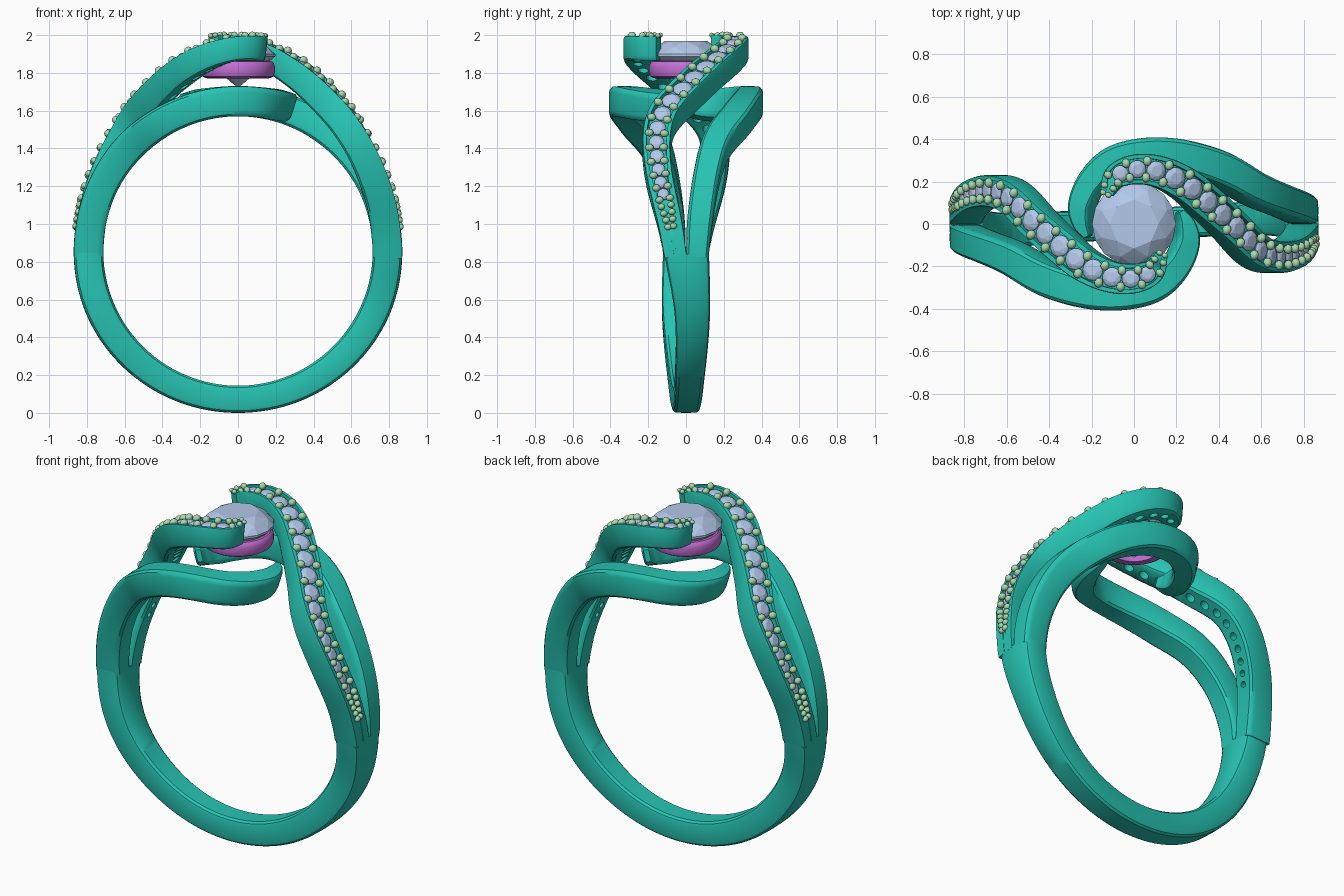
import bpy, bmesh, math
from mathutils import Vector, Matrix

if "Cube" in bpy.data.objects:
    bpy.data.objects.remove(bpy.data.objects["Cube"])

CZ = 0.857   # height of the finger-hole centre
HALF_TURN = Matrix.Rotation(math.pi, 4, 'Z')


def material(name, rgb):
    m = bpy.data.materials.new(name)
    m.diffuse_color = (*rgb, 1)
    m.use_nodes = True
    m.node_tree.nodes["Principled BSDF"].inputs["Base Color"].default_value = m.diffuse_color
    return m


METAL = material("teal_metal", (0.02, 0.55, 0.45))
GEM = material("pale_blue_stone", (0.45, 0.58, 0.82))
BEAD = material("green_bead", (0.40, 0.70, 0.42))
SEAT = material("violet_seat", (0.55, 0.16, 0.66))


def finish(bm, name, mat, smooth=True):
    bmesh.ops.recalc_face_normals(bm, faces=bm.faces)
    me = bpy.data.meshes.new(name)
    bm.to_mesh(me)
    bm.free()
    ob = bpy.data.objects.new(name, me)
    bpy.context.collection.objects.link(ob)
    if mat:
        me.materials.append(mat)
    if smooth:
        select(ob)
        bpy.ops.object.shade_smooth_by_angle(angle=math.radians(35))
    return ob


def select(ob):
    bpy.ops.object.select_all(action='DESELECT')
    ob.select_set(True)
    bpy.context.view_layer.objects.active = ob


def twin(ob, name):
    c = ob.copy()
    c.data = ob.data.copy()
    c.name = name
    c.data.transform(HALF_TURN)
    bpy.context.collection.objects.link(c)


def frames(stations, n=7):
    """Stations (angle, y, outer radius, width, thickness) -> smooth list of
    (point, tangent, outward, sideways, width, thickness)."""
    st = [Vector(s) for s in stations]
    st = [2 * st[0] - st[1]] + st + [2 * st[-1] - st[-2]]
    vals = []
    for i in range(1, len(st) - 2):
        a, b, c, d = st[i - 1:i + 3]
        for k in range(n):
            t = k / n
            vals.append(0.5 * (2 * b + (c - a) * t + (2 * a - 5 * b + 4 * c - d) * t * t
                               + (3 * b - a - 3 * c + d) * t ** 3))
    vals.append(st[-2])
    nrm = [Vector((math.cos(math.radians(v[0])), 0, math.sin(math.radians(v[0])))) for v in vals]
    pts = [Vector((0, v[1], CZ)) + q * v[2] for v, q in zip(vals, nrm)]
    out = []
    for i, v in enumerate(vals):
        tan = (pts[min(i + 1, len(pts) - 1)] - pts[max(i - 1, 0)]).normalized()
        out.append((pts[i], tan, nrm[i], tan.cross(nrm[i]).normalized(), v[3], v[4]))
    return out


def plain(i, n):
    return [(-1, .8), (-1, .2), (-.93, .08), (-.75, .01), (0, 0), (.75, .01), (.93, .08),
            (1, .2), (1, .8), (.93, .93), (.75, 1), (-.75, 1), (-.93, .93)]


def grooved(i, n):
    s = i / (n - 1)
    f = max(.03, min(1, (s - .06) / .15, (.97 - s) / .08))
    g, d = .70 * f ** .5, .22 * min(1, 2 * f)
    return [(-1, .8), (-1, .08), (-.95, 0), (-g, 0), (-g * .98, d), (g * .98, d), (g, 0), (.95, 0),
            (1, .08), (1, .8), (.93, .93), (.75, 1), (-.75, 1), (-.93, .93)]


def sweep(fr, section, name):
    bm = bmesh.new()
    rings = []
    for i, (p, t, n, w, wid, th) in enumerate(fr):
        rings.append([bm.verts.new(p + w * (u * wid / 2) - n * (v * th))
                      for u, v in section(i, len(fr))])
    m = len(rings[0])
    for a, b in zip(rings, rings[1:]):
        for j in range(m):
            bm.faces.new((a[j], a[(j + 1) % m], b[(j + 1) % m], b[j]))
    bm.faces.new(rings[0])
    bm.faces.new(rings[-1])
    return finish(bm, name, METAL)


def brilliant(bm, mat, r, table, crown, depth, girdle):
    """Faceted round stone, girdle at local z = 0, as a convex hull."""
    def ring(k, rad, z, off=0):
        return [(rad * math.cos(2 * math.pi * (j + off) / k),
                 rad * math.sin(2 * math.pi * (j + off) / k), z) for j in range(k)]
    co = (ring(8, r * table, crown) + ring(8, r * .84, crown * .55, .5)
          + ring(16, r, 0) + ring(16, r, -girdle) + [(0, 0, -depth)])
    vs = [bm.verts.new(mat @ Vector(c)) for c in co]
    bmesh.ops.convex_hull(bm, input=vs)


# shank: widens and leans from the bottom up to each shoulder
half = [(-1, .005, .87, .235, .157), (-25, .034, .87, .185, .157), (-58, .018, .862, .152, .149)]
shank_st = half + [(-90, 0, .857, .145, .144)] + [(-180 - a, -y, r, w, t) for a, y, r, w, t in half[::-1]]
sweep(frames(shank_st, 14), plain, "shank")

# plain lower arms, each hooking round beneath the centre stone
lower = [(-2, .06, .87, .12, .157), (12, .075, .87, .135, .157), (30, .112, .874, .14, .16),
         (45, .165, .878, .15, .165), (60, .262, .875, .16, .162), (75, .325, .873, .15, .16),
         (87, .335, .873, .14, .16), (97, .298, .875, .135, .16), (104, .205, .88, .125, .16),
         (107.5, .09, .885, .11, .15), (107, .0, .88, .08, .12), (105, -.06, .87, .03, .07)]
twin(sweep(frames(lower), plain, "lower_arm_back"), "lower_arm_front")

# grooved upper arms that sweep up and clasp the centre stone
upper = [(-2, -.055, .87, .12, .157), (10, -.085, .868, .13, .155), (28, -.142, .888, .14, .155),
         (42, -.155, .925, .15, .155), (52, -.115, .965, .155, .155), (62, .0, 1.01, .16, .155),
         (70, .10, 1.052, .165, .15), (77, .19, 1.09, .16, .145), (84, .248, 1.118, .15, .135),
         (90, .257, 1.137, .14, .13), (94.5, .222, 1.143, .115, .13), (96.6, .145, 1.147, .06, .13)]
fr = frames(upper)
arm = sweep(fr, grooved, "upper_arm_right")

# arc length along the upper arm, for spacing stones and beads
arc = [0]
for a, b in zip(fr, fr[1:]):
    arc.append(arc[-1] + (b[0] - a[0]).length)


def at(s):
    i = max(k for k in range(len(arc) - 1) if arc[k] <= s or k == 0)
    f = (s - arc[i]) / (arc[i + 1] - arc[i])
    p, w = (fr[i][j].lerp(fr[i + 1][j], f) for j in (0, 3))
    n, t = (fr[i][j].lerp(fr[i + 1][j], f).normalized() for j in (2, 1))
    up = w.cross(t).normalized()
    if up.dot(n) < 0:
        up = -up
    wn = up.cross(t).normalized()
    m = Matrix((t, wn, up)).transposed().to_4x4()
    m.translation = p
    return m, fr[i][4]


stones, beads, drills = bmesh.new(), bmesh.new(), bmesh.new()


def bead_pair(s, side, r):
    m, _ = at(s)
    for e in (-1, 1):
        mm = m @ Matrix.Translation((0, e * side, .002)) @ Matrix.Diagonal((1, 1.15, 1, 1))
        bmesh.ops.create_uvsphere(beads, u_segments=12, v_segments=8, radius=r, matrix=mm)


start, end = arc[7] + .13, arc[63] + .035
pos = start
while pos < end:
    f = (pos - start) / (end - start)
    r = .031 + .021 * min(1, f / .45, (1.12 - f) / .35)
    m, wid = at(pos + r)
    brilliant(stones, m @ Matrix.Translation((0, 0, -.014)), r, .55, r * .3, r * .8, .004)
    bmesh.ops.create_cone(drills, cap_ends=True, segments=16, radius1=r * .55, radius2=r * .55,
                          depth=.4, matrix=m @ Matrix.Translation((0, 0, -.15)))
    bead_pair(pos, r * .92, .015 + .12 * r)
    pos += 2 * r + .005
# closing beads at both tapering ends of the groove
bead_pair(pos, .030, .018)
bead_pair(pos + .042, .022, .015)
bead_pair(pos + .078, .014, .013)
for k in range(4):
    bead_pair(start - .038 * (k + 1), .026 - .004 * k, .017)

# drill the stone holes through the arm, then make the opposite arm
cutter = finish(drills, "stone_hole_cutter", None, False)
cutter.hide_render = True
mod = arm.modifiers.new("stone_holes", 'BOOLEAN')
mod.operation, mod.solver, mod.object = 'DIFFERENCE', 'EXACT', cutter
select(arm)
bpy.ops.object.modifier_apply(modifier=mod.name)
bpy.data.objects.remove(cutter)
twin(arm, "upper_arm_left")

twin(finish(stones, "accent_stones_right", GEM, False), "accent_stones_left")
twin(finish(beads, "setting_beads_right", BEAD), "setting_beads_left")

# centre stone
bm = bmesh.new()
brilliant(bm, Matrix.Translation((0, 0, 1.9)), .198, .58, .068, .18, .012)
finish(bm, "centre_stone", GEM, False)

# seat ring under the centre stone
profile = [(.165, 1.862), (.18, 1.861), (.19, 1.852), (.195, 1.835), (.195, 1.80),
           (.188, 1.782), (.172, 1.772), (.13, 1.77)]
bm = bmesh.new()
N = 64
rings = [[bm.verts.new((r * math.cos(2 * math.pi * j / N), r * math.sin(2 * math.pi * j / N), z))
          for j in range(N)] for r, z in profile]
for a, b in zip(rings, rings[1:] + rings[:1]):
    for j in range(N):
        bm.faces.new((a[j], a[(j + 1) % N], b[(j + 1) % N], b[j]))
finish(bm, "stone_seat", SEAT)
